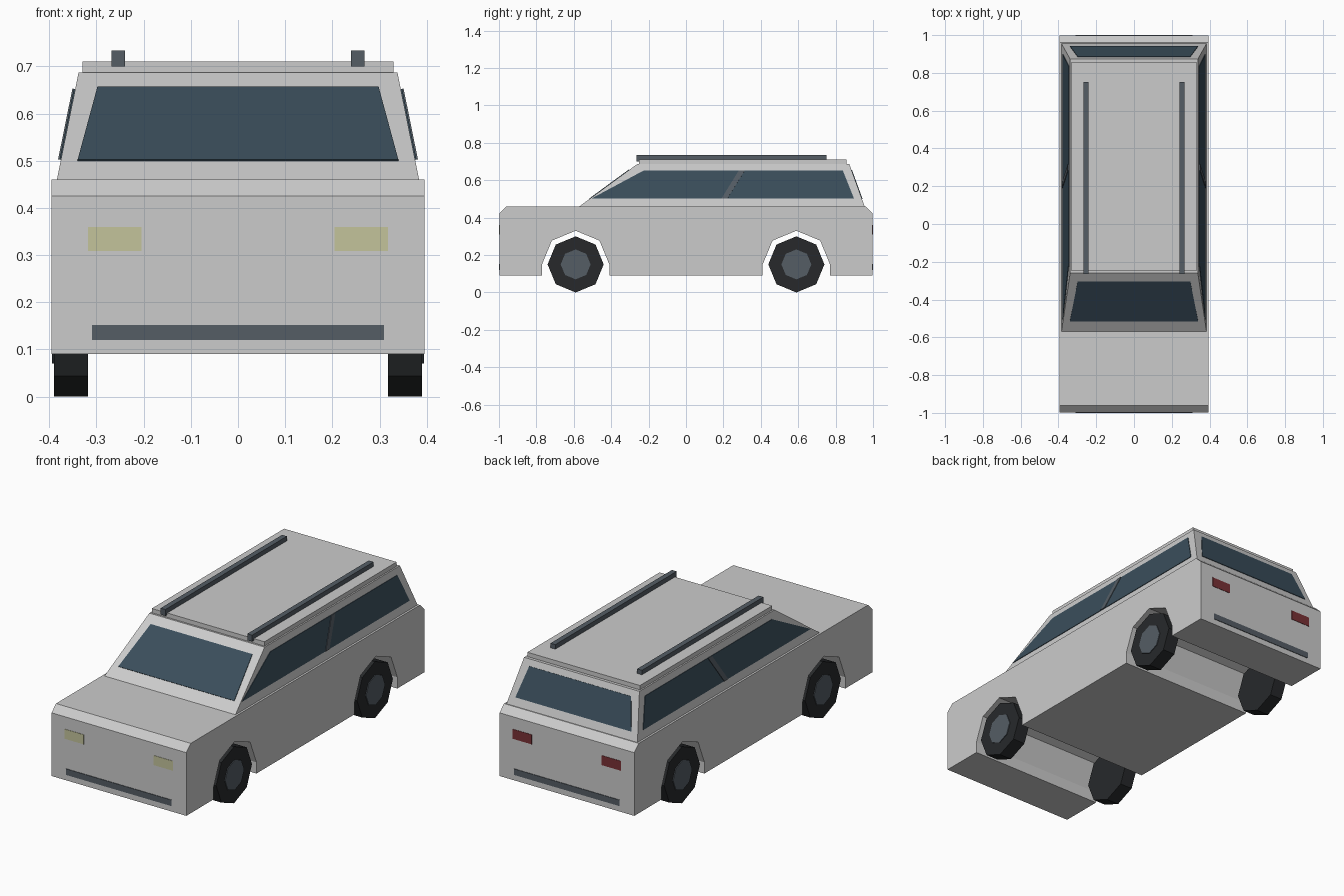
import bpy, bmesh, math
from mathutils import Vector

if "Cube" in bpy.data.objects:
    bpy.data.objects.remove(bpy.data.objects["Cube"])


def material(name, rgb):
    m = bpy.data.materials.new(name)
    m.diffuse_color = (*rgb, 1)
    m.use_nodes = True
    m.node_tree.nodes["Principled BSDF"].inputs["Base Color"].default_value = m.diffuse_color
    return m


GLASS = material("glass", (0.042, 0.076, 0.105))
RUBBER = material("rubber", (0.02, 0.022, 0.024))
TRIM = material("trim", (0.09, 0.11, 0.13))
LAMP = material("lamp", (0.55, 0.55, 0.33))
RED = material("red_lamp", (0.19, 0.03, 0.035))


def loft(name, ring_a, ring_b, mat=None, mirror=""):
    """Solid between two rings of equal length, optionally mirrored."""
    bm = bmesh.new()
    a = [bm.verts.new(p) for p in ring_a]
    b = [bm.verts.new(p) for p in ring_b]
    bm.faces.new(a)
    bm.faces.new(b)
    n = len(a)
    for i in range(n):
        j = (i + 1) % n
        bm.faces.new((a[i], a[j], b[j], b[i]))
    bmesh.ops.recalc_face_normals(bm, faces=bm.faces)
    me = bpy.data.meshes.new(name)
    bm.to_mesh(me)
    bm.free()
    ob = bpy.data.objects.new(name, me)
    bpy.context.collection.objects.link(ob)
    if mat:
        me.materials.append(mat)
    if mirror:
        mod = ob.modifiers.new("Mirror", 'MIRROR')
        mod.use_axis = ["X" in mirror, "Y" in mirror, False]
    return ob


def rect(x0, x1, y0, y1, z):
    return [(x0, y0, z), (x1, y0, z), (x1, y1, z), (x0, y1, z)]


def box(name, x, y, z, mat=None, mirror=""):
    return loft(name, rect(*x, *y, z[0]), rect(*x, *y, z[1]), mat, mirror)


def side_ring(x, profile):
    return [(x, y, z) for y, z in profile]


def panel(name, pts, mat, out=0.003, mirror=""):
    """Thin plate lying on the plane of its four corners."""
    pts = [Vector(p) for p in pts]
    n = (pts[1] - pts[0]).cross(pts[2] - pts[1]).normalized()
    if n.dot(pts[0] - Vector((0, 0.2, 0.5))) < 0:
        n = -n
    return loft(name, [p - n * 0.005 for p in pts], [p + n * out for p in pts], mat, mirror)


def octagon(y, z, r, count=8):
    return [(y + r * math.cos(i * math.pi / 4), z + r * math.sin(i * math.pi / 4))
            for i in range(count)]


# Lower body with wheel arches cut through the full width
E, WY, WZ = 0.997, 0.59, 0.15
rear_arch = octagon(WY, WZ, 0.18, 5)
front_arch = octagon(-WY, WZ, 0.18, 5)
profile = [(-E, 0.425), (-0.96, 0.46), (0.96, 0.46), (E, 0.425), (E, 0.09)]
for cy, arch in ((WY, rear_arch), (-WY, front_arch)):
    profile += [(cy + 0.18, 0.09)] + arch + [(cy - 0.18, 0.09)]
profile.append((-E, 0.09))
loft("body", side_ring(-0.395, profile), side_ring(0.395, profile))

# Cabin and roof
loft("cabin", rect(-0.385, 0.385, -0.577, 0.957, 0.455),
     rect(-0.338, 0.338, -0.26, 0.873, 0.687))
box("roof_panel", (-0.33, 0.33), (-0.25, 0.857), (0.68, 0.71))
box("roof_rail", (0.24, 0.268), (-0.265, 0.752), (0.70, 0.734), TRIM, "X")


# Positions on the sloping cabin faces
def slope(a, b, z):
    return a + (b - a) * (z - 0.455) / 0.232


def on_side(y, z):
    return (slope(0.385, 0.338, z), y, z)


# Windows
for name, base, top in (("windscreen", -0.577, -0.26), ("rear_window", 0.957, 0.873)):
    lo, hi = slope(base, top, 0.50), slope(base, top, 0.655)
    panel(name, [(-0.34, lo, 0.50), (0.34, lo, 0.50), (0.298, hi, 0.655), (-0.298, hi, 0.655)], GLASS)
panel("side_window", [on_side(-0.505, 0.502), on_side(0.898, 0.502),
                      on_side(0.838, 0.652), on_side(-0.225, 0.652)], GLASS, mirror="X")
panel("door_pillar", [on_side(0.19, 0.502), on_side(0.222, 0.502),
                      on_side(0.315, 0.652), on_side(0.283, 0.652)], TRIM, 0.006, "X")

# Lamps and bumper strips
box("headlight", (0.205, 0.318), (-0.999, -0.98), (0.309, 0.36), LAMP, "X")
box("tail_light", (0.205, 0.318), (0.98, 0.999), (0.309, 0.36), RED, "X")
box("bumper_strip", (-0.309, 0.309), (-1.0, -0.98), (0.12, 0.152), TRIM, "Y")

# Wheels
tyre, hub = octagon(-WY, WZ, 0.15), octagon(-WY, WZ, 0.08)
loft("wheel", side_ring(0.318, tyre), side_ring(0.39, tyre), RUBBER, "XY")
loft("hub", side_ring(0.36, hub), side_ring(0.394, hub), TRIM, "XY")
